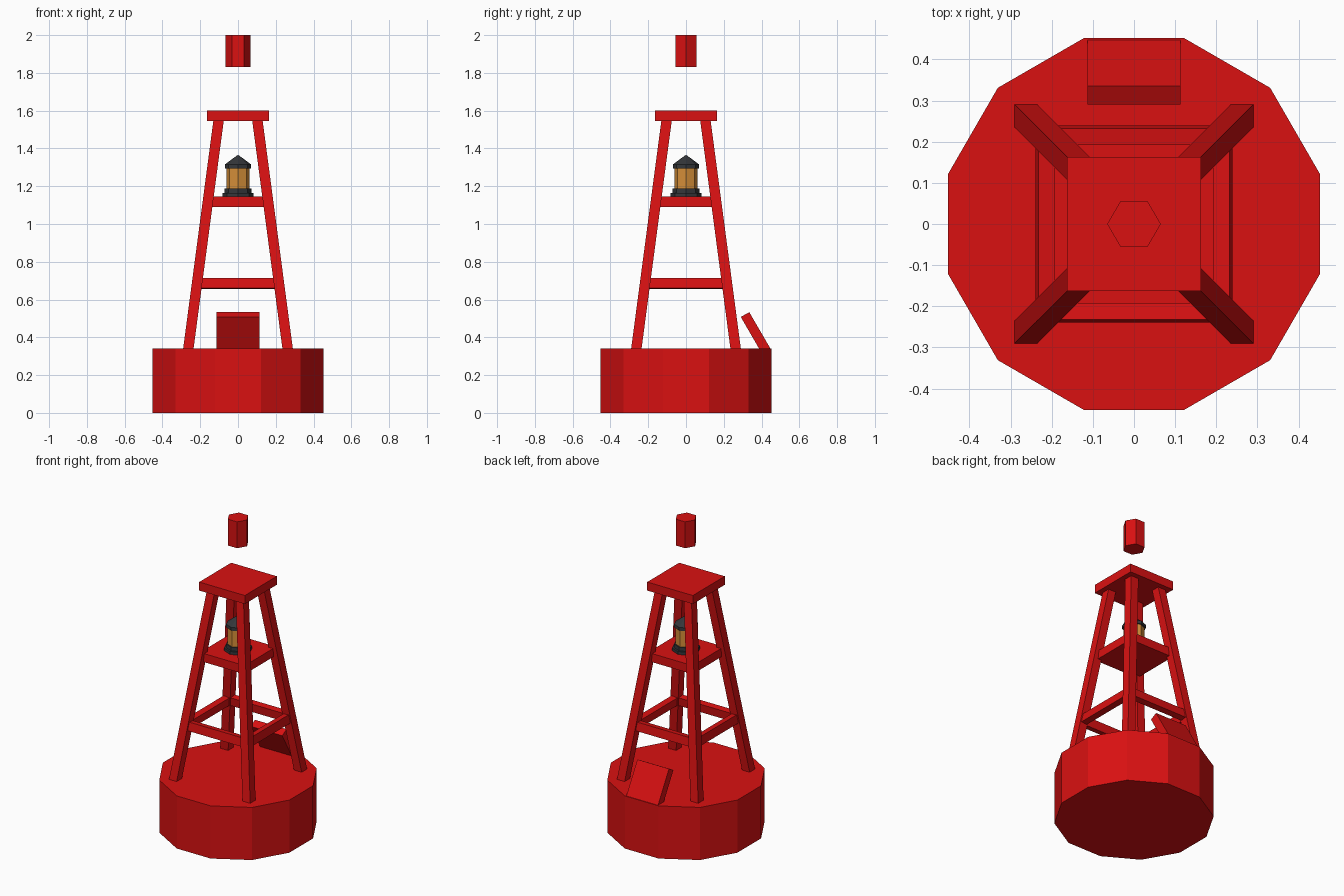
import bpy, bmesh, math
from mathutils import Vector

if "Cube" in bpy.data.objects:
    bpy.data.objects.remove(bpy.data.objects["Cube"])


def material(name, rgb):
    m = bpy.data.materials.new(name)
    m.diffuse_color = (*rgb, 1)
    m.use_nodes = True
    m.node_tree.nodes["Principled BSDF"].inputs["Base Color"].default_value = m.diffuse_color
    return m


RED = material("buoy red", (0.70, 0.0055, 0.0058))
AMBER = material("lamp amber", (0.66, 0.27, 0.04))
DARK = material("dark metal", (0.035, 0.038, 0.043))


def loft(name, rings, mat):
    """Skin a closed solid through rings of equal point count."""
    bm = bmesh.new()
    loops = [[bm.verts.new(p) for p in ring] for ring in rings]
    n = len(loops[0])
    for a, b in zip(loops, loops[1:]):
        for i in range(n):
            j = (i + 1) % n
            bm.faces.new((a[i], a[j], b[j], b[i]))
    bm.faces.new(loops[0][::-1])
    bm.faces.new(loops[-1])
    bmesh.ops.remove_doubles(bm, verts=bm.verts, dist=1e-5)
    bmesh.ops.recalc_face_normals(bm, faces=bm.faces)
    me = bpy.data.meshes.new(name)
    bm.to_mesh(me)
    bm.free()
    me.materials.append(mat)
    ob = bpy.data.objects.new(name, me)
    bpy.context.collection.objects.link(ob)
    return ob


def ngon(r, z, n, start=0.0):
    return [(r * math.cos(start + math.tau * i / n),
             r * math.sin(start + math.tau * i / n), z) for i in range(n)]


def prism(name, profile, n, mat, start=0.0):
    return loft(name, [ngon(r, z, n, start) for r, z in profile], mat)


def square(x0, x1, y0, y1, z):
    return [(x0, y0, z), (x1, y0, z), (x1, y1, z), (x0, y1, z)]


# Twelve-sided float with flats on the axes
prism("float", [(0.468, 0), (0.468, 0.34)], 12, RED, math.radians(15))

# Four leaning legs
for sx, sy, name in ((-1, -1, "front_left"), (1, -1, "front_right"),
                     (1, 1, "back_right"), (-1, 1, "back_left")):
    rings = [square(sx * a, sx * b, sy * a, sy * b, z)
             for a, b, z in ((0.236, 0.291, 0.335), (0.075, 0.130, 1.55))]
    loft(name + "_leg", rings, RED)

# Cross rails, tilted to follow the slope of the legs
tilt = math.atan(0.16 / 1.205)
up = Vector((0, math.sin(tilt), math.cos(tilt)))
out = Vector((0, -math.cos(tilt), math.sin(tilt)))
mid = Vector((0, -0.216, 0.685))
section = [mid + out * (0.02 * a) + up * (0.0275 * b)
           for a, b in ((1, -1), (1, 1), (-1, 1), (-1, -1))]
for k, name in enumerate(("front", "right", "back", "left")):
    rail = loft(name + "_rail",
                [[p + Vector((x, 0, 0)) for p in section] for x in (-0.2, 0.2)], RED)
    rail.rotation_euler.z = k * math.pi / 2

# Lantern shelf and top plate
for name, h, z0, z1 in (("lantern_shelf", 0.16, 1.09, 1.145),
                        ("top_plate", 0.163, 1.545, 1.6)):
    loft(name, [square(-h, h, -h, h, z) for z in (z0, z1)], RED)

# Lantern
prism("lantern_base", [(0.083, 1.145), (0.083, 1.164), (0.071, 1.164),
                       (0.071, 1.187)], 8, DARK)
prism("lantern_glass", [(0.062, 1.185), (0.062, 1.296)], 8, AMBER)
prism("lantern_roof", [(0.07, 1.294), (0.07, 1.315), (0.001, 1.366)], 8, DARK)

# Six-sided topmark
prism("topmark", [(0.065, 1.83), (0.065, 2.0)], 6, RED)

# Leaning panel at the back of the deck
side = [(0.29, 0.508), (0.335, 0.533), (0.449, 0.337), (0.404, 0.311)]
loft("back_panel", [[(x, y, z) for y, z in side] for x in (-0.113, 0.113)], RED)
